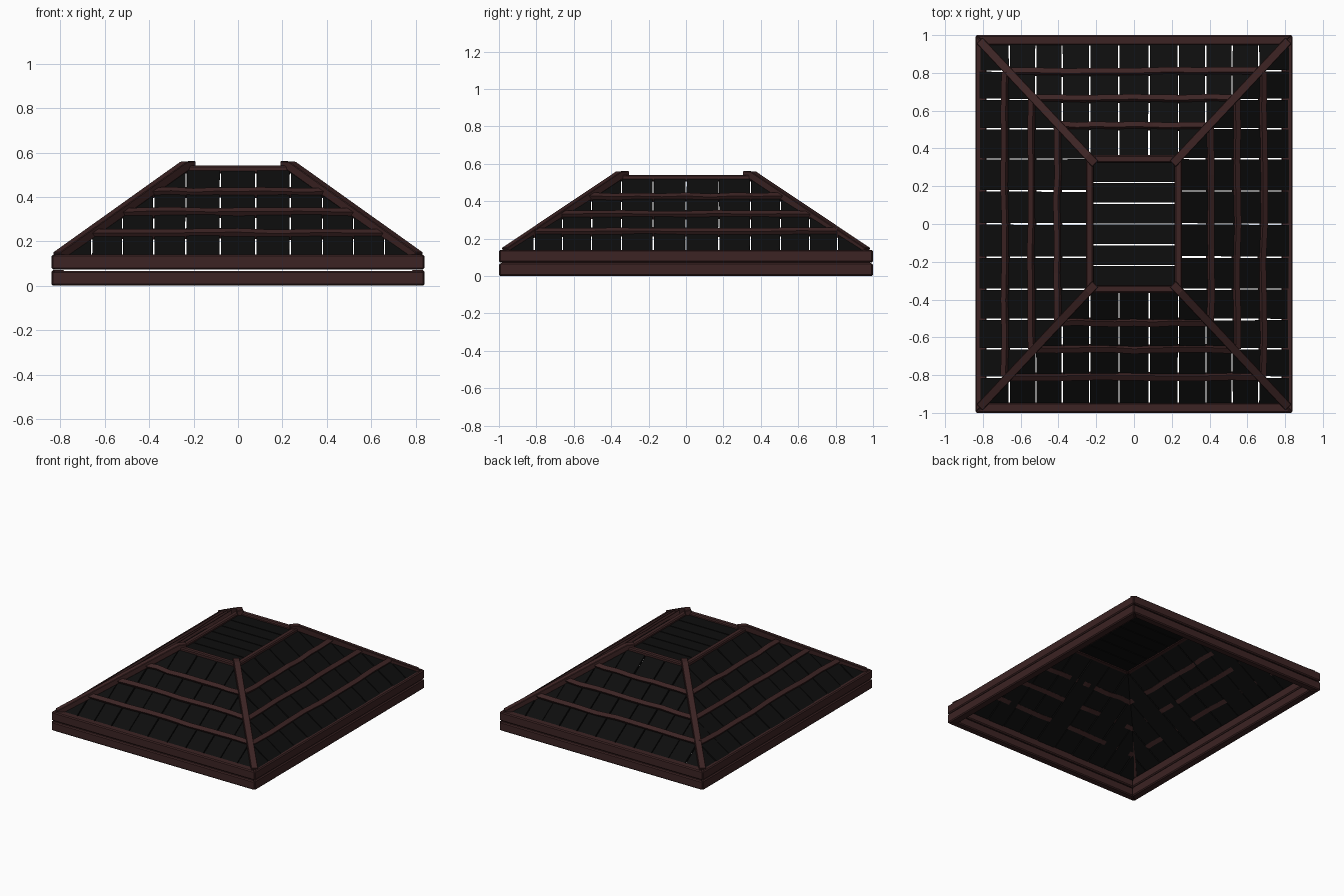
import bpy, bmesh, math, random
from mathutils import Vector, Matrix

random.seed(4)
if "Cube" in bpy.data.objects:
    bpy.data.objects.remove(bpy.data.objects["Cube"])


def material(name, rgb):
    m = bpy.data.materials.new(name)
    m.use_nodes = True
    m.diffuse_color = (*rgb, 1)
    m.node_tree.nodes["Principled BSDF"].inputs["Base Color"].default_value = (*rgb, 1)
    return m


WOOD = material("dark red wood", (0.045, 0.017, 0.017))
BLACK = material("black planks", (0.004, 0.004, 0.004))

# Overall roof shape: eave and top half sizes
EX, EY, TX, TY, Z0, Z1 = 0.82, 0.95, 0.24, 0.35, 0.14, 0.53


def finish(name, bm, mat, bevel=0):
    bmesh.ops.recalc_face_normals(bm, faces=bm.faces[:])
    me = bpy.data.meshes.new(name)
    bm.to_mesh(me)
    bm.free()
    me.materials.append(mat)
    ob = bpy.data.objects.new(name, me)
    bpy.context.collection.objects.link(ob)
    if bevel:
        mod = ob.modifiers.new("soft_edges", 'BEVEL')
        mod.width, mod.segments = bevel, 1
    return ob


def prism(bm, poly, offset):
    """Extrude a flat polygon along an offset vector."""
    lo = [bm.verts.new(p) for p in poly]
    hi = [bm.verts.new(Vector(p) + offset) for p in poly]
    bm.faces.new(lo)
    bm.faces.new(hi)
    n = len(poly)
    for i in range(n):
        j = (i + 1) % n
        bm.faces.new((lo[i], lo[j], hi[j], hi[i]))


def beam(bm, points, side, w, h):
    """Sweep a rectangle along points; side is the width direction."""
    rings = []
    for i, p in enumerate(points):
        d = (points[min(i + 1, len(points) - 1)] - points[max(i - 1, 0)]).normalized()
        up = side.cross(d).normalized()
        rings.append([bm.verts.new(p + side * (a * w / 2) + up * (b * h / 2))
                      for a, b in ((-1, -1), (1, -1), (1, 1), (-1, 1))])
    for r, s in zip(rings, rings[1:]):
        for k in range(4):
            m = (k + 1) % 4
            bm.faces.new((r[k], r[m], s[m], s[k]))
    bm.faces.new(rings[0])
    bm.faces.new(rings[-1])


def ring(name, ox, oy, ix, iy, z, h, side_h):
    """Rectangular frame of four mitred boards."""
    bm = bmesh.new()
    for s in (-1, 1):
        prism(bm, [(-ox, s * oy, z), (ox, s * oy, z), (ix, s * iy, z), (-ix, s * iy, z)],
              Vector((0, 0, h)))
        prism(bm, [(s * ox, -oy, z), (s * ox, oy, z), (s * ix, iy, z), (s * ix, -iy, z)],
              Vector((0, 0, side_h)))
    finish(name, bm, WOOD, 0.007)


# Base and top frames
ring("lower_base_frame", 0.84, 1.0, 0.78, 0.945, 0.0, 0.066, 0.071)
ring("upper_base_frame", 0.84, 1.0, 0.78, 0.945, 0.073, 0.067, 0.067)
ring("top_frame", 0.255, 0.365, 0.215, 0.325, 0.505, 0.036, 0.036)


def slope(name, angle, half, dist, top_half, top_dist, edges):
    rot = Matrix.Rotation(angle, 4, 'Z')

    def at(u, s):
        return Vector((u, -(dist + (top_dist - dist) * s), Z0 + (Z1 - Z0) * s))

    normal = Vector((0, -(Z1 - Z0), dist - top_dist)).normalized()

    def reach(u):
        return max(0, min(1, (half - abs(u)) / (half - top_half)))

    # Planks running up the slope, trimmed at the hips
    bm = bmesh.new()
    lines = sorted({-e for e in edges} | set(edges))
    for a, b in zip(lines, lines[1:]):
        g = 0.0035
        la, lb = a + g + random.uniform(-.001, .001), b - g + random.uniform(-.001, .001)
        ta, tb = a + g + random.uniform(-.002, .002), b - g + random.uniform(-.002, .002)
        drop = normal * random.uniform(-0.004, 0)
        poly = [at(la, -0.01), at(lb, -0.01), at(tb, reach(tb)), at(ta, reach(ta))]
        prism(bm, [p + drop for p in poly], normal * -0.014)
    bm.transform(rot)
    finish(name + "_planks", bm, BLACK)

    # Slightly uneven cross battens
    bm = bmesh.new()
    side = (at(0, 1) - at(0, 0)).normalized()
    for s in (0.24, 0.48, 0.72):
        span = half + (top_half - half) * s
        pts = []
        for i in range(9):
            p = at(span * (i / 4 - 1), s)
            pts.append(p + side * random.uniform(-.005, .005) + normal * random.uniform(-.003, .003))
        beam(bm, pts, side, 0.032, 0.034)
    bm.transform(rot)
    finish(name + "_battens", bm, WOOD)


x_edges = [0.08, 0.235, 0.38, 0.52, 0.66, 0.80]
y_edges = [0, 0.175, 0.345, 0.505, 0.66, 0.81, 0.94]
for k, (front, side_name) in enumerate((("front", "left"), ("back", "right"))):
    slope(front + "_slope", k * math.pi, EX, EY, TX, TY, x_edges)
    slope(side_name + "_slope", (k + 0.5) * math.pi, EY, EX, TY, TX, y_edges)

# Hip beams with a short level end over each top corner
for sx, n1 in ((1, "left"), (-1, "right")):
    for sy, n2 in ((-1, "front"), (1, "back")):
        bm = bmesh.new()
        pts = [Vector((sx * x, sy * y, z)) for x, y, z in
               ((0.812, 0.965, 0.132), (0.24, 0.355, 0.54), (0.205, 0.318, 0.541))]
        d = pts[1] - pts[0]
        beam(bm, pts, Vector((-d.y, d.x, 0)).normalized(), 0.045, 0.04)
        finish(f"{n2}_{n1}_hip_beam", bm, WOOD, 0.003)

# Level planks closing the top
bm = bmesh.new()
step = 0.11
for i in range(-3, 3):
    y0, y1 = i * step + 0.003, (i + 1) * step - 0.003
    prism(bm, [(-0.22, y0, 0.51), (0.22, y0, 0.51), (0.22, y1, 0.51), (-0.22, y1, 0.51)],
          Vector((0, 0, 0.014)))
finish("top_planks", bm, BLACK)
